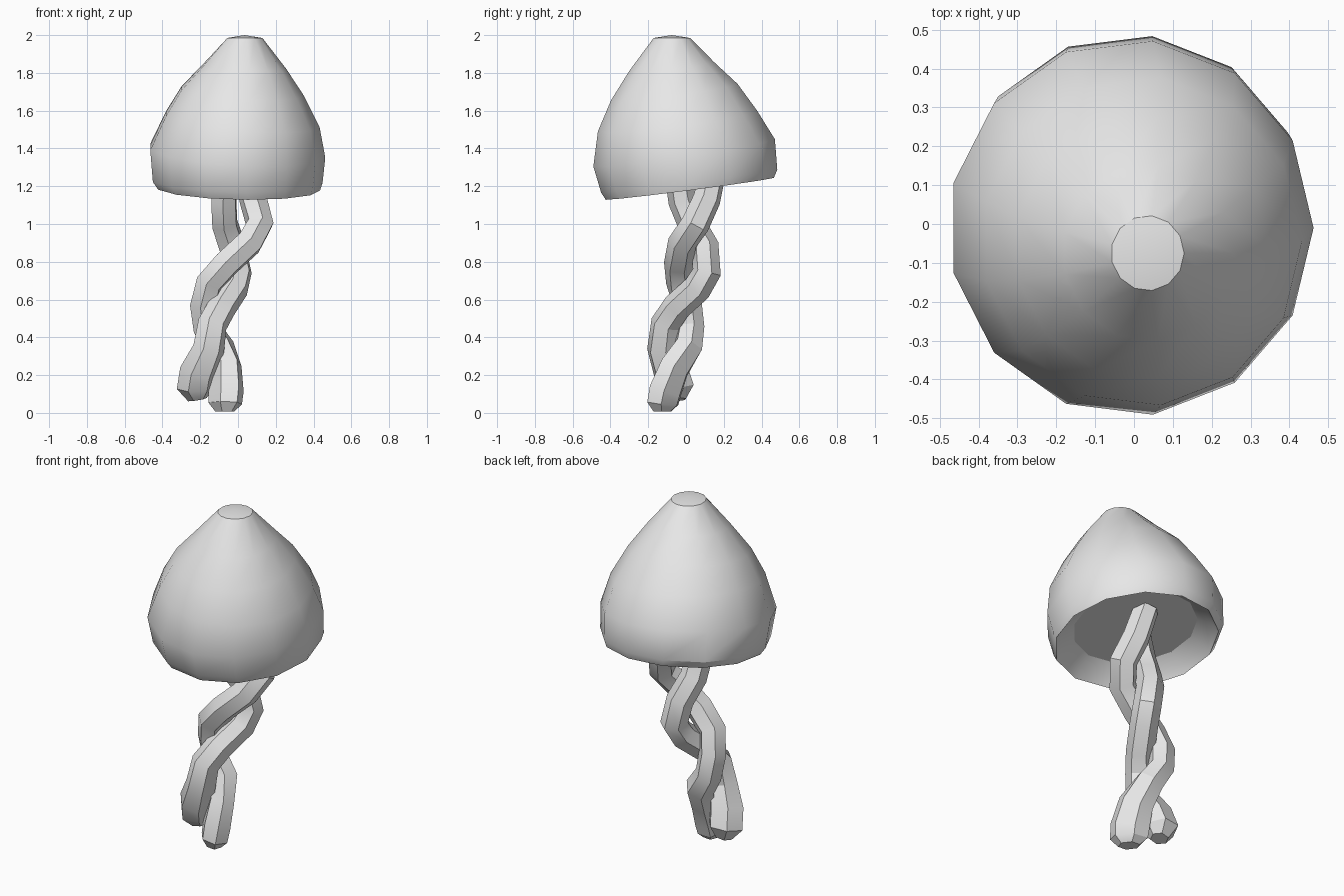
import bpy
import bmesh
from math import sin, cos, pi, radians

if "Cube" in bpy.data.objects:
    bpy.data.objects.remove(bpy.data.objects["Cube"])

# One pale grey for the whole mushroom
grey = bpy.data.materials.new("pale_grey")
grey.use_nodes = True
grey.diffuse_color = (0.8, 0.8, 0.8, 1)
grey.node_tree.nodes["Principled BSDF"].inputs["Base Color"].default_value = (0.8, 0.8, 0.8, 1)


def finish(obj):
    obj.data.materials.clear()
    obj.data.materials.append(grey)
    bpy.ops.object.select_all(action="DESELECT")
    obj.select_set(True)
    bpy.context.view_layer.objects.active = obj
    bpy.ops.object.shade_smooth_by_angle(angle=radians(30))


def make_cap(name, rings, sides, tip, ceiling_centre):
    """Skin a stack of tilted rings: centre x, y, z, radius, slope in x, slope in y."""
    bm = bmesh.new()
    loops = []
    for cx, cy, cz, r, sx, sy in rings:
        loop = []
        for i in range(sides):
            a = 2 * pi * i / sides
            dx, dy = r * cos(a), 1.03 * r * sin(a)
            loop.append(bm.verts.new((cx + dx, cy + dy, cz + sx * dx + sy * dy)))
        loops.append(loop)
    for low, high in zip(loops, loops[1:]):
        for i in range(sides):
            j = (i + 1) % sides
            bm.faces.new((low[i], low[j], high[j], high[i]))
    for loop, point in ((loops[0], ceiling_centre), (loops[-1], tip)):
        centre = bm.verts.new(point)
        for i in range(sides):
            bm.faces.new((loop[i], loop[(i + 1) % sides], centre))
    bmesh.ops.recalc_face_normals(bm, faces=bm.faces)
    mesh = bpy.data.meshes.new(name)
    bm.to_mesh(mesh)
    bm.free()
    obj = bpy.data.objects.new(name, mesh)
    bpy.context.collection.objects.link(obj)
    finish(obj)


def make_strand(name, path, foot_squash):
    """Six-sided tube along a path of x, y, z, radius, with its foot squashed diagonally."""
    curve = bpy.data.curves.new(name, "CURVE")
    curve.dimensions = "3D"
    curve.bevel_depth = 1
    curve.bevel_resolution = 1
    curve.use_fill_caps = True
    spline = curve.splines.new("POLY")
    spline.points.add(len(path) - 1)
    for point, (x, y, z, r) in zip(spline.points, path):
        point.co = (x, y, z, 1)
        point.radius = r
    obj = bpy.data.objects.new(name, curve)
    bpy.context.collection.objects.link(obj)
    bpy.ops.object.select_all(action="DESELECT")
    obj.select_set(True)
    bpy.context.view_layer.objects.active = obj
    bpy.ops.object.convert(target="MESH")
    obj = bpy.context.view_layer.objects.active
    # Weld the end caps to the tube, then squash the foot about its centre line
    bm = bmesh.new()
    bm.from_mesh(obj.data)
    bmesh.ops.remove_doubles(bm, verts=bm.verts, dist=0.0005)
    foot_x, foot_y = path[-2][:2]
    for v in bm.verts:
        if v.co.z < 0.29:
            middle = foot_x + foot_y + 0.28 * v.co.z
            shift = (v.co.x + v.co.y - middle) * (foot_squash - 1) / 2
            v.co.x += shift
            v.co.y += shift
    bmesh.ops.recalc_face_normals(bm, faces=bm.faces)
    bm.to_mesh(obj.data)
    bm.free()
    finish(obj)


# Hollow bell-shaped cap: ceiling, inner wall, lip, bevelled rim, outer wall, crown
make_cap("cap", [
    (0.0, 0.01, 1.28, 0.33, -0.02, 0.14),
    (0.0, 0.02, 1.23, 0.405, -0.02, 0.14),
    (0.0, 0.02, 1.187, 0.435, -0.02, 0.13),
    (-0.008, 0.017, 1.228, 0.456, -0.02, 0.13),
    (-0.008, -0.01, 1.38, 0.47, -0.06, 0.15),
    (0.02, -0.045, 1.55, 0.412, -0.09, 0.13),
    (0.02, -0.062, 1.70, 0.328, -0.06, 0.13),
    (0.035, -0.075, 1.835, 0.22, -0.06, 0.10),
    (0.035, -0.075, 1.985, 0.094, 0.0, 0.0),
], 13, (0.035, -0.075, 2.0), (0.0, 0.01, 1.28))

# Two strands twisted around each other, each ending in a thick rounded foot
make_strand("right_strand", [
    (0.04, 0.15, 1.31, 0.07), (0.08, 0.11, 1.13, 0.075), (0.115, 0.05, 1.0, 0.077),
    (0.06, -0.02, 0.9, 0.077), (-0.06, -0.04, 0.79, 0.077), (-0.15, -0.03, 0.69, 0.077),
    (-0.18, 0.01, 0.57, 0.077), (-0.165, 0.025, 0.45, 0.075), (-0.10, 0.01, 0.35, 0.082),
    (-0.065, -0.06, 0.24, 0.1), (-0.065, -0.11, 0.12, 0.11),
    (-0.07, -0.125, 0.05, 0.105), (-0.07, -0.125, 0.008, 0.06),
], 0.72)
make_strand("left_strand", [
    (-0.06, -0.05, 1.31, 0.07), (-0.075, -0.02, 1.12, 0.074), (-0.07, 0.03, 1.0, 0.074),
    (-0.03, 0.10, 0.88, 0.075), (0.0, 0.11, 0.745, 0.077), (-0.02, 0.06, 0.66, 0.077),
    (-0.085, -0.05, 0.56, 0.077), (-0.135, -0.11, 0.47, 0.08), (-0.155, -0.125, 0.34, 0.085),
    (-0.21, -0.08, 0.22, 0.1), (-0.225, -0.05, 0.13, 0.1), (-0.215, -0.045, 0.07, 0.05),
], 1.0)
